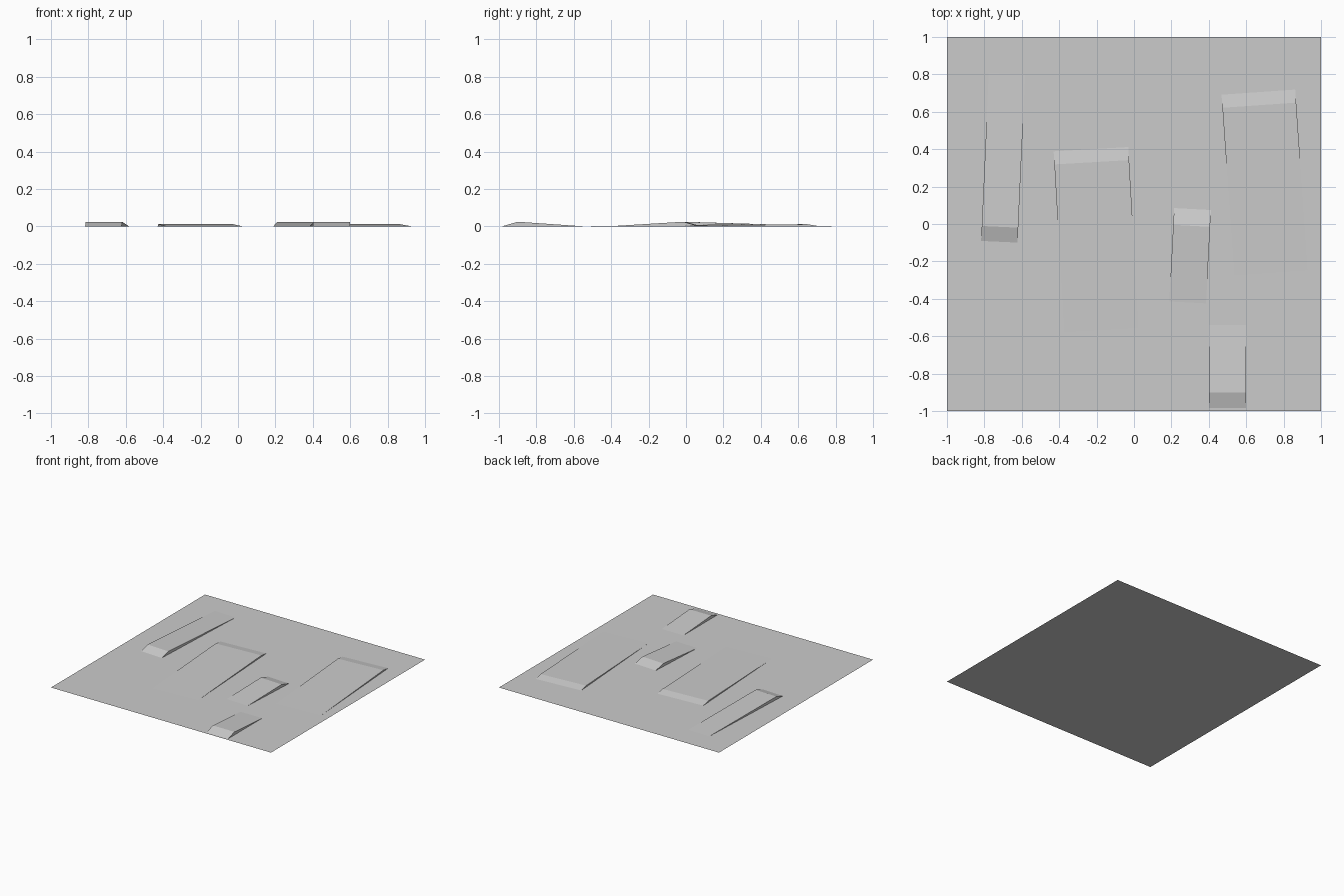
import bpy, bmesh, math
from mathutils import Matrix

if "Cube" in bpy.data.objects:
    bpy.data.objects.remove(bpy.data.objects["Cube"])

grey = bpy.data.materials.new("concrete_grey")
grey.diffuse_color = (0.6, 0.6, 0.6, 1)
grey.use_nodes = True
grey.node_tree.nodes["Principled BSDF"].inputs["Base Color"].default_value = grey.diffuse_color


def make_object(name, bm):
    bmesh.ops.recalc_face_normals(bm, faces=bm.faces[:])
    mesh = bpy.data.meshes.new(name)
    bm.to_mesh(mesh)
    bm.free()
    mesh.materials.append(grey)
    obj = bpy.data.objects.new(name, mesh)
    bpy.context.collection.objects.link(obj)
    return obj


def ramp(name, steep_end, width, steep_run, long_run, height, angle):
    """Wedge with its steep foot centred at steep_end; runs carry the y direction."""
    profile = [(0, 0), (steep_run, height), (steep_run + long_run, 0)]
    bm = bmesh.new()
    left, right = [[bm.verts.new((s * width / 2, y, z)) for y, z in profile]
                   for s in (-1, 1)]
    bm.faces.new(left)
    bm.faces.new(right)
    for i in range(2):
        bm.faces.new((left[i], left[i + 1], right[i + 1], right[i]))
    bm.faces.new((left[0], left[2], right[2], right[0]))
    obj = make_object(name, bm)
    obj.matrix_world = (Matrix.Translation((*steep_end, 0))
                        @ Matrix.Rotation(math.radians(angle), 4, 'Z'))


# Thin flat ground sheet
bm = bmesh.new()
ground_face = bm.faces.new([bm.verts.new(p) for p in
                            ((-1, -1, 0), (1, -1, 0), (1, 1, 0), (-1, 1, 0))])
make_object("ground_sheet", bm)

# Narrow tall ramps
ramp("left_long_ramp", (-0.72, -0.095), 0.195, 0.08, 0.82, 0.025, -2.6)
ramp("centre_short_ramp", (0.313, 0.08), 0.197, -0.09, -0.41, 0.025, -3)
ramp("front_short_ramp", (0.5, -0.985), 0.197, 0.085, 0.36, 0.025, 0)

# Wide low ramps
ramp("middle_wide_ramp", (-0.23, 0.40), 0.40, -0.07, -0.90, 0.012, 3.3)
ramp("right_wide_ramp", (0.665, 0.705), 0.395, -0.07, -0.90, 0.012, 4)
